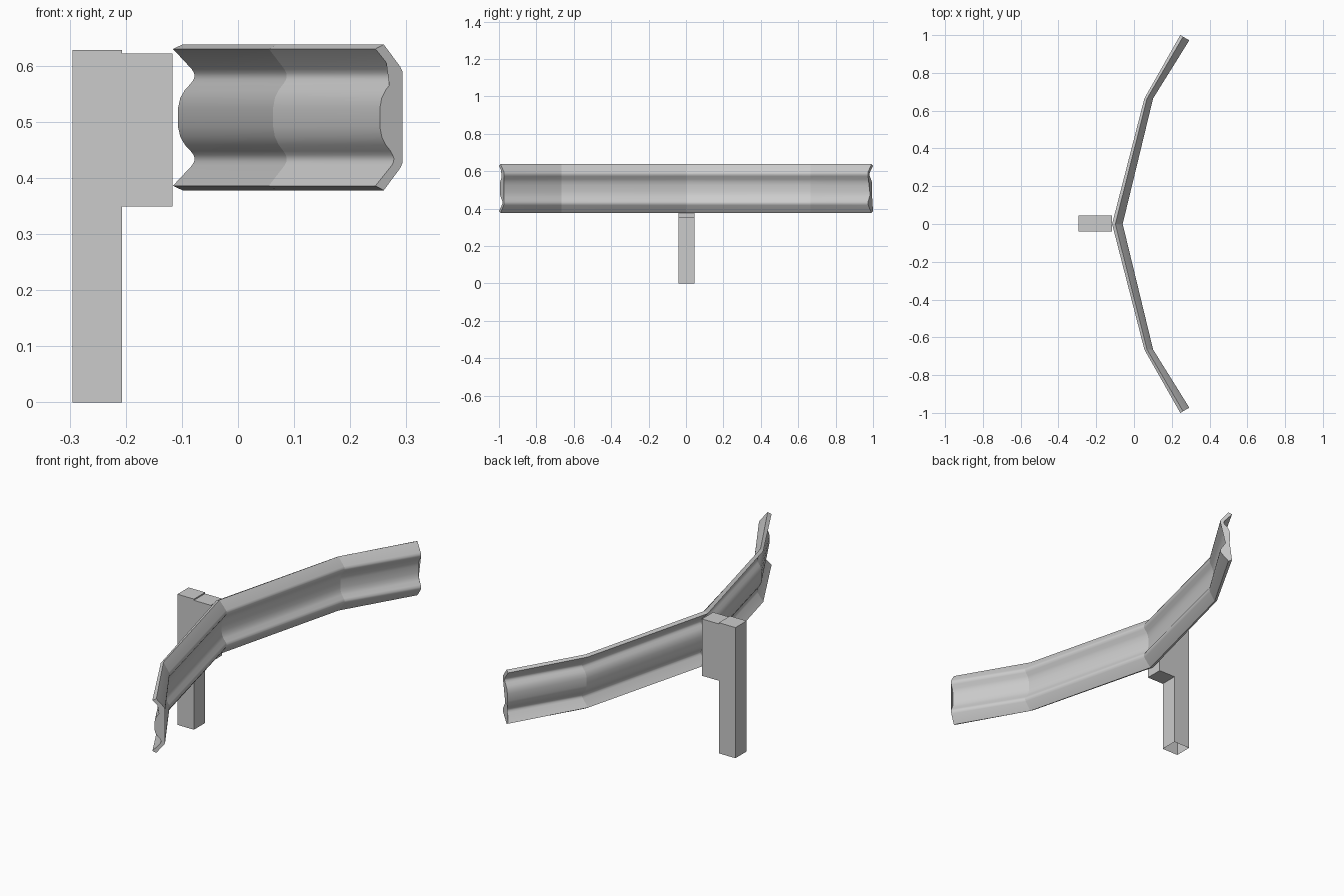
import bpy, bmesh
from mathutils import Vector

if "Cube" in bpy.data.objects:
    bpy.data.objects.remove(bpy.data.objects["Cube"])

MID_Z = 0.508


def add_object(name, bm):
    bmesh.ops.recalc_face_normals(bm, faces=bm.faces)
    mesh = bpy.data.meshes.new(name)
    bm.to_mesh(mesh)
    bm.free()
    obj = bpy.data.objects.new(name, mesh)
    bpy.context.collection.objects.link(obj)
    return obj


def box(name, x, y, z, open_bottom=False):
    bm = bmesh.new()
    bmesh.ops.create_cube(bm, size=1)
    for v in bm.verts:
        v.co = [r[0] + (c + 0.5) * (r[1] - r[0]) for c, r in zip(v.co, (x, y, z))]
    bm.normal_update()
    if open_bottom:
        bottom = [f for f in bm.faces if f.normal.z < -0.9]
        bmesh.ops.delete(bm, geom=bottom, context='FACES_ONLY')
    return add_object(name, bm)


# Post (hollow at the foot) and the spacer block behind the rail
box("post", (-0.295, -0.207), (-0.039, 0.046), (0, 0.628), open_bottom=True)
box("spacer_block", (-0.207, -0.117), (-0.039, 0.046), (0.349, 0.622))

# Upper half of the corrugated section: (depth, z)
front = [(.017, .638), (.051, .598), (.055, .590), (.055, .582), (.0505, .573),
         (.038, .558), (.031, .543), (.028, .525)]
back = [(0, .630), (.033, .594), (.037, .587), (.038, .581), (.036, .575),
        (.031, .568), (.021, .557), (.013, .543), (.009, .525)]


def mirror_z(half):
    return half + [(d, 2 * MID_Z - z) for d, z in reversed(half)]


front, back = mirror_z(front), mirror_z(back)
profile = front + back[::-1]
n, nf = len(profile), len(front)
corners = {0, nf - 1, nf, n - 1}

# Path stations: back edge point and depth direction, mirrored across y
half_path = [((0.245, 1.0), (0.87, -0.5)), ((0.055, 0.665), (0.84, 0)),
             ((-0.116, 0), (1.02, 0))]
path = half_path + [((p[0], -p[1]), (d[0], -d[1])) for p, d in half_path[1::-1]]

# Rail: sweep the section through the stations, crisp at the bends
bm = bmesh.new()
rings = [[bm.verts.new((p[0] + d * v[0], p[1] + d * v[1], z)) for d, z in profile]
         for p, v in path]
for a, b in zip(rings, rings[1:]):
    for i in range(n):
        j = (i + 1) % n
        bm.faces.new((a[i], a[j], b[j], b[i])).smooth = True
for i in corners:
    for a, b in zip(rings, rings[1:]):
        bm.edges.get((a[i], b[i])).smooth = False
for ring in rings:
    for i in range(n):
        bm.edges.get((ring[i], ring[(i + 1) % n])).smooth = False
bmesh.ops.triangulate(bm, faces=[bm.faces.new(rings[0]), bm.faces.new(rings[-1])])
add_object("guard_rail", bm)
